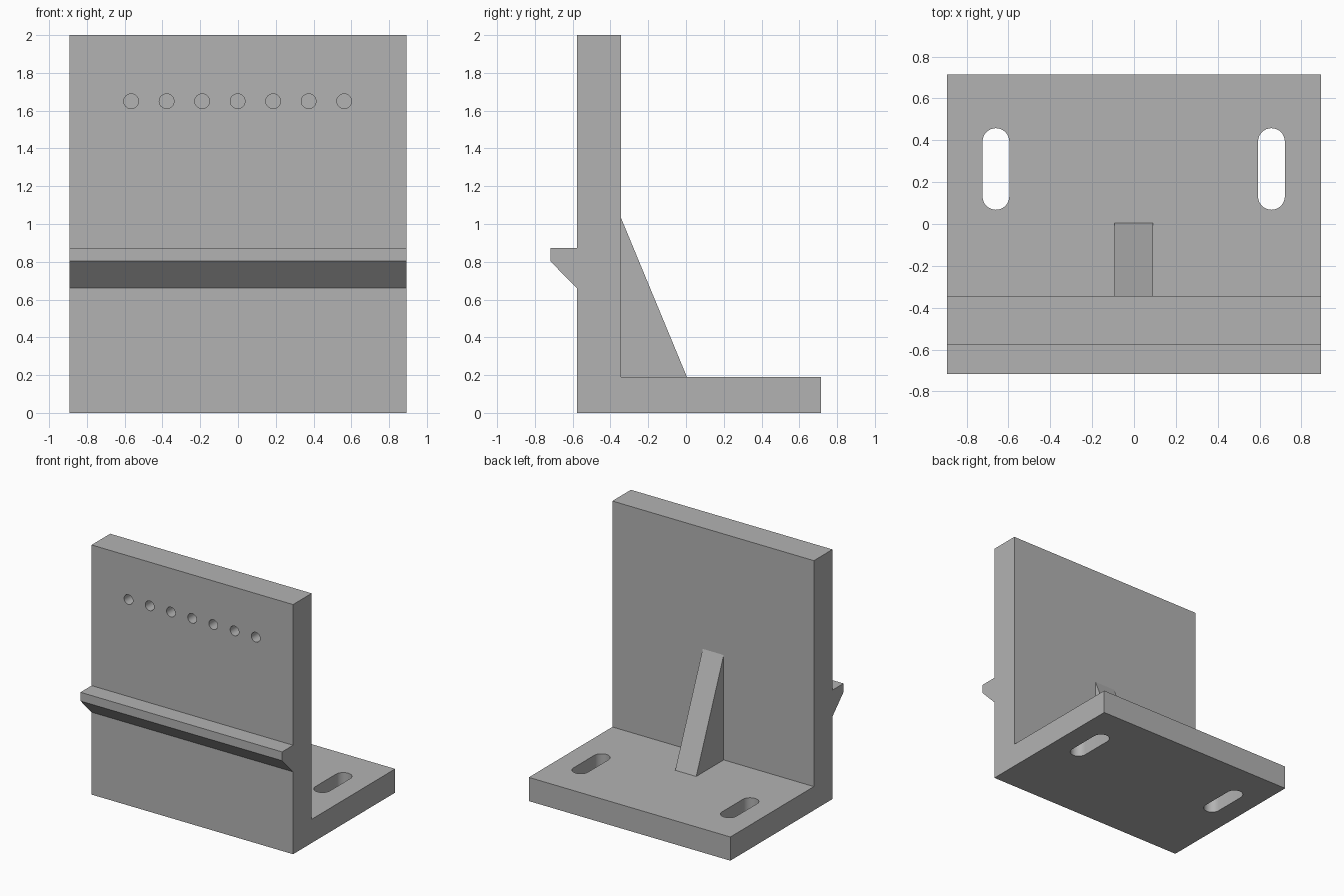
import bpy, bmesh, math
from mathutils import Matrix

if "Cube" in bpy.data.objects:
    bpy.data.objects.remove(bpy.data.objects["Cube"], do_unlink=True)

HALF = 0.893                                    # half width of the bracket
FRONT, WALL_BACK, BACK = -0.578, -0.343, 0.714  # y of the main faces
BASE_TOP = 0.19

grey = bpy.data.materials.new("plain grey")
grey.use_nodes = True
colour = (0.45, 0.45, 0.45, 1)
grey.diffuse_color = colour
grey.node_tree.nodes["Principled BSDF"].inputs["Base Color"].default_value = colour


def prism(name, outline, offset, matrix=Matrix()):
    """Extrude a closed outline by the offset vector."""
    bm = bmesh.new()
    face = bm.faces.new([bm.verts.new(p) for p in outline])
    new = bmesh.ops.extrude_face_region(bm, geom=[face])["geom"]
    bmesh.ops.translate(bm, vec=offset, verts=[v for v in new if isinstance(v, bmesh.types.BMVert)])
    bmesh.ops.recalc_face_normals(bm, faces=bm.faces)
    bm.transform(matrix)
    mesh = bpy.data.meshes.new(name)
    bm.to_mesh(mesh)
    bm.free()
    mesh.materials.append(grey)
    obj = bpy.data.objects.new(name, mesh)
    bpy.context.collection.objects.link(obj)
    return obj


def side_prism(name, profile, x0, x1):
    """Extrude a (y, z) profile across the width."""
    return prism(name, [(x0, y, z) for y, z in profile], (x1 - x0, 0, 0))


def capsule(radius, straight, steps=16):
    """Outline of a slot along y; a plain circle when straight is 0."""
    points = []
    for end in (0, 1):
        shift = straight / 2 * (1 - 2 * end)
        for i in range(steps + (1 if straight else 0)):
            a = math.pi * (end + i / steps)
            points.append((radius * math.cos(a), shift + radius * math.sin(a), 0))
    return points


# Upright wall, base and front ledge in one profile
bracket = side_prism("bracket_body", [
    (FRONT, 0), (BACK, 0), (BACK, BASE_TOP), (WALL_BACK, BASE_TOP),
    (WALL_BACK, 2), (FRONT, 2), (FRONT, 0.873), (-0.718, 0.873),
    (-0.718, 0.803), (FRONT, 0.66)], -HALF, HALF)

# Triangular rib behind the wall
side_prism("support_rib", [(WALL_BACK, BASE_TOP), (0.005, BASE_TOP), (WALL_BACK, 1.03)], -0.094, 0.092)

# Slots through the base
cutters = []
for x in (-0.66, 0.657):
    cutters.append(prism("slot_cutter", capsule(0.064, 0.262), (0, 0, 0.4),
                         Matrix.Translation((x, 0.263, -0.1))))

# Row of blind holes in the wall
for i in range(-3, 4):
    place = Matrix.Translation((i * 0.188 - 0.002, FRONT - 0.1, 1.65)) @ Matrix.Rotation(-math.pi / 2, 4, "X")
    cutters.append(prism("hole_cutter", capsule(0.039, 0), (0, 0, 0.24), place))

# Cut the openings, then discard the cutters
bpy.context.view_layer.objects.active = bracket
for cutter in cutters:
    cutter.hide_render = True
    mod = bracket.modifiers.new("cut", "BOOLEAN")
    mod.operation = "DIFFERENCE"
    mod.solver = "EXACT"
    mod.object = cutter
    bpy.ops.object.modifier_apply(modifier=mod.name)
    bpy.data.objects.remove(cutter, do_unlink=True)

# Smooth hole walls, sharp edges elsewhere
bpy.ops.object.select_all(action="DESELECT")
bracket.select_set(True)
bpy.ops.object.shade_smooth_by_angle(angle=math.radians(30))
